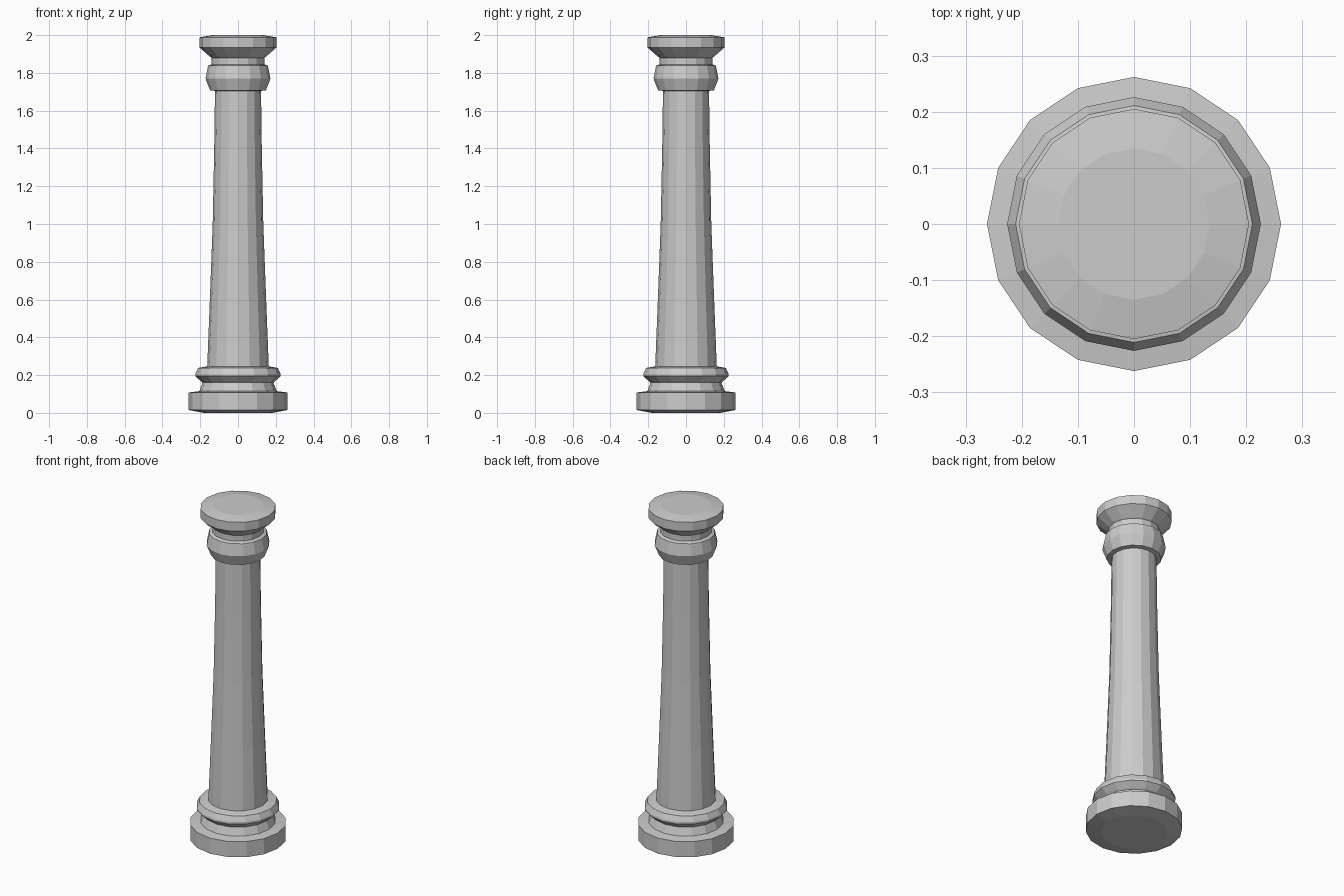
import bpy, bmesh
from math import cos, sin, pi

if "Cube" in bpy.data.objects:
    bpy.data.objects.remove(bpy.data.objects["Cube"])

SIDES = 16


def lathe(name, profile, cap_bottom=False, cap_top=False):
    """Spin a (radius, height) profile into a flat-faced 16-sided part."""
    bm = bmesh.new()
    rings = [[bm.verts.new((r * cos(2 * pi * i / SIDES), r * sin(2 * pi * i / SIDES), z))
              for i in range(SIDES)] for r, z in profile]
    for a, b in zip(rings, rings[1:]):
        for i in range(SIDES):
            j = (i + 1) % SIDES
            bm.faces.new((a[i], a[j], b[j], b[i]))
    if cap_bottom:
        bm.faces.new(rings[0][::-1])
    if cap_top:
        bm.faces.new(rings[-1])
    mesh = bpy.data.meshes.new(name)
    bm.to_mesh(mesh)
    bm.free()
    obj = bpy.data.objects.new(name, mesh)
    bpy.context.collection.objects.link(obj)
    return obj


# Base: plinth, sloping neck and rounded ring
lathe("base", [(0.18, 0), (0.262, 0.015), (0.262, 0.108), (0.205, 0.115),
               (0.187, 0.16), (0.197, 0.168), (0.226, 0.195), (0.226, 0.207),
               (0.211, 0.238), (0.163, 0.246)], cap_bottom=True)

# Shaft: gently curved taper
lathe("shaft", [(0.163, 0.246), (0.149, 0.6), (0.134, 1.0),
                (0.126, 1.4), (0.122, 1.705)])

# Capital: rounded ring, neck, flare and top slab
lathe("capital", [(0.122, 1.705), (0.148, 1.708), (0.172, 1.77), (0.158, 1.838),
                  (0.14, 1.845), (0.14, 1.88), (0.147, 1.885), (0.205, 1.935),
                  (0.205, 1.988), (0.135, 2.0)], cap_top=True)
